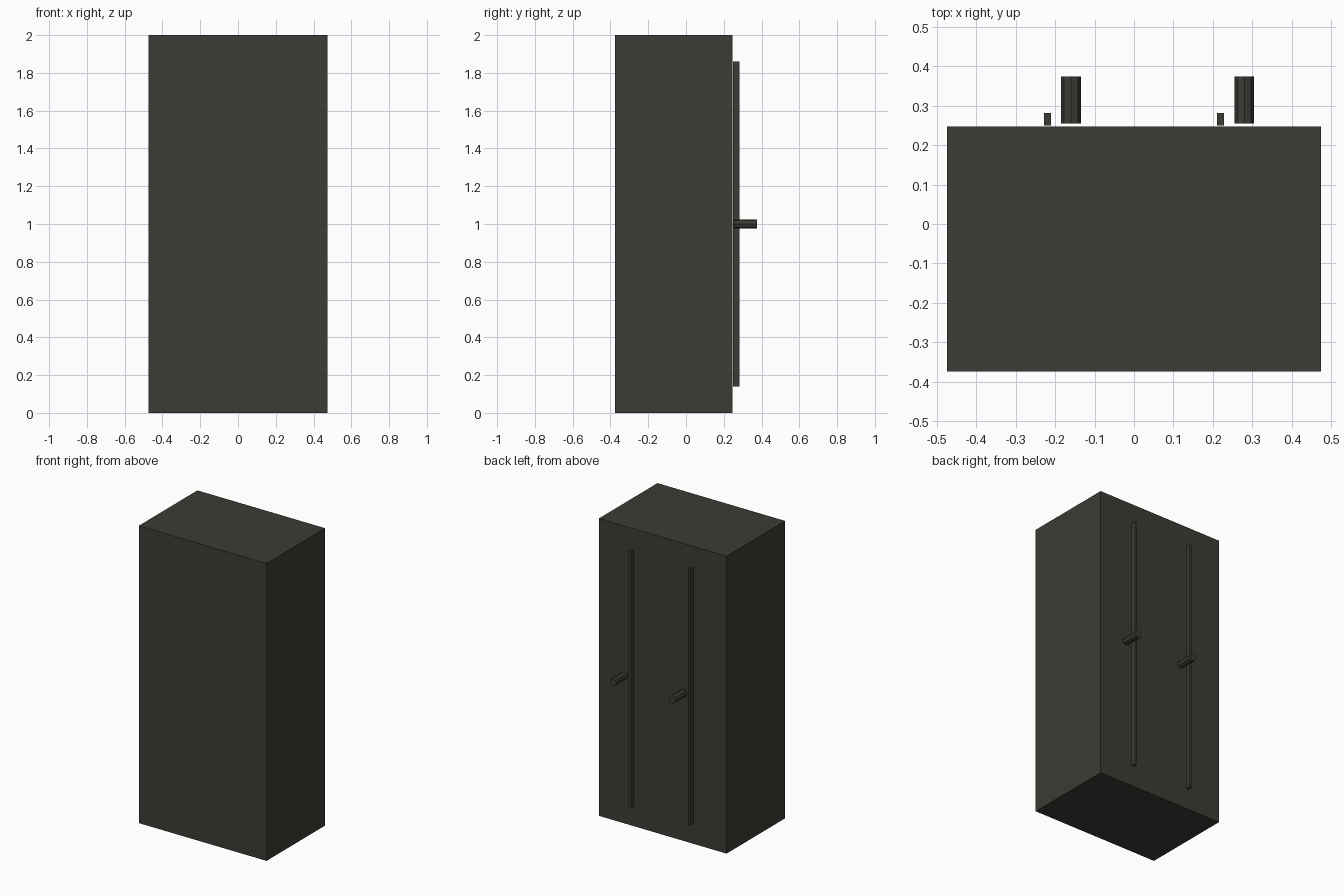
import bpy, math

if "Cube" in bpy.data.objects:
    bpy.data.objects.remove(bpy.data.objects["Cube"])

mat = bpy.data.materials.new("dark olive grey")
mat.diffuse_color = (0.045, 0.045, 0.036, 1)
mat.use_nodes = True
mat.node_tree.nodes["Principled BSDF"].inputs["Base Color"].default_value = mat.diffuse_color


def box(name, x, y, z):
    """Box from (min, max) ranges on each axis."""
    bpy.ops.mesh.primitive_cube_add(
        size=1, location=[(a + b) / 2 for a, b in (x, y, z)])
    ob = bpy.context.object
    ob.name = name
    ob.scale = [b - a for a, b in (x, y, z)]
    bpy.ops.object.transform_apply(location=False, rotation=False, scale=True)
    ob.data.materials.append(mat)
    return ob


# Cabinet body
box("cabinet_body", (-0.475, 0.475), (-0.375, 0.247), (0, 2))

# Door strips and knobs, one pair per door
for side, x in (("left", -0.22), ("right", 0.22)):
    box(side + "_door_strip", (x - 0.009, x + 0.009), (0.25, 0.282), (0.14, 1.86))
    bpy.ops.mesh.primitive_cylinder_add(
        vertices=8, radius=0.025, depth=0.12,
        location=(x + 0.06, 0.315, 1.0), rotation=(math.pi / 2, 0, 0))
    knob = bpy.context.object
    knob.name = side + "_door_knob"
    knob.data.materials.append(mat)
